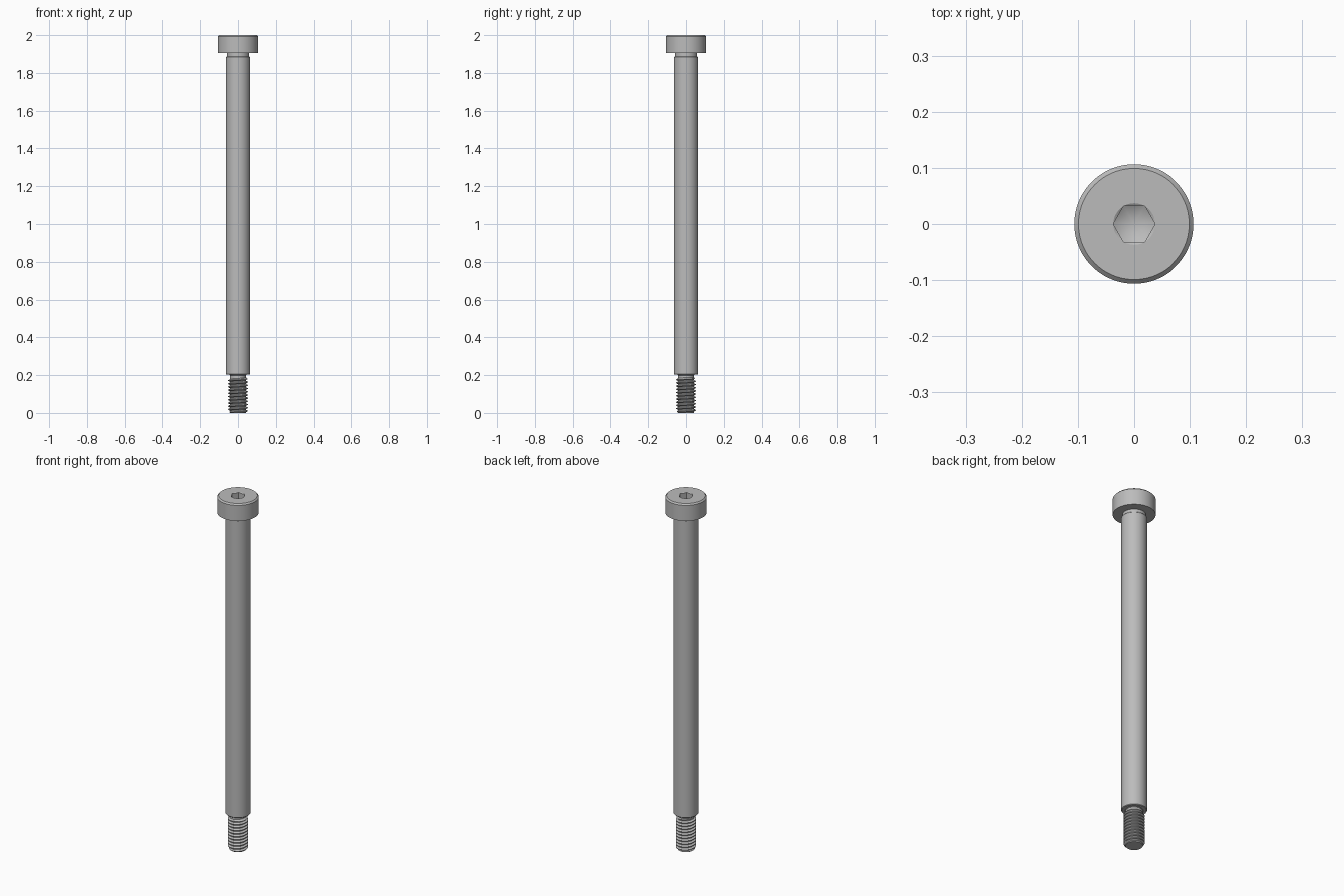
import bpy, bmesh
from math import sin, cos, pi, radians

cube = bpy.data.objects.get("Cube")
if cube:
    bpy.data.objects.remove(cube, do_unlink=True)

SEG = 96
HEAD_R, SHOULDER_R, NECK_R = 0.1064, 0.0638, 0.0585
CREST_R, ROOT_R, PITCH = 0.0525, 0.0425, 0.017
HEAD_Z, SHOULDER_Z, THREAD_TOP = 1.904, 0.202, 0.188
SOCKET_R, APOTHEM = 0.037, 0.0322

steel = bpy.data.materials.new("grey steel")
steel.use_nodes = True
colour = (0.5, 0.5, 0.5, 1)
steel.diffuse_color = colour
steel.node_tree.nodes["Principled BSDF"].inputs["Base Color"].default_value = colour


def finish(bm, name, weld=True):
    """Turn a bmesh into a shaded object."""
    if weld:
        bmesh.ops.remove_doubles(bm, verts=bm.verts, dist=1e-6)
    mesh = bpy.data.meshes.new(name)
    bm.to_mesh(mesh)
    bm.free()
    mesh.materials.append(steel)
    ob = bpy.data.objects.new(name, mesh)
    bpy.context.collection.objects.link(ob)
    bpy.ops.object.select_all(action='DESELECT')
    ob.select_set(True)
    bpy.context.view_layer.objects.active = ob
    bpy.ops.object.shade_smooth_by_angle(angle=radians(30))
    return ob


def skin(bm, rows, closed):
    """Join rows of points, listed from the bottom up, with quads."""
    grid = [[bm.verts.new(p) for p in row] for row in rows]
    for low, high in zip(grid, grid[1:]):
        n = len(low)
        for i in range(n if closed else n - 1):
            j = (i + 1) % n
            bm.faces.new((low[i], low[j], high[j], high[i]))


def ring(radius, z):
    """Ring of points; radius and z may depend on the angle."""
    row = []
    for i in range(SEG):
        a = 2 * pi * i / SEG
        r = radius(a) if callable(radius) else radius
        h = z(r) if callable(z) else z
        row.append((r * cos(a), r * sin(a), h))
    return row


def lathe(name, profile):
    bm = bmesh.new()
    skin(bm, [ring(r, z) for r, z in profile], True)
    return finish(bm, name)


def hexagon(a):
    """Distance from the axis to a hexagon with corners on x."""
    return APOTHEM / cos(a % (pi / 3) - pi / 6)


# Head with chamfered rim, countersunk hex socket and drilled floor
lathe("head", [
    (NECK_R, HEAD_Z), (HEAD_R, HEAD_Z), (HEAD_R, 1.9925), (0.099, 2),
    (SOCKET_R, 2),
    (hexagon, lambda r: 2 - (SOCKET_R - r) * 0.6),
    (hexagon, lambda r: 1.93 + r * 0.58),
    (0, 1.93),
])

# Shoulder with an undercut below the head and above the thread
lathe("shoulder", [
    (ROOT_R, THREAD_TOP), (ROOT_R, SHOULDER_Z - 0.003),
    (ROOT_R + 0.003, SHOULDER_Z), (SHOULDER_R - 0.003, SHOULDER_Z),
    (SHOULDER_R, SHOULDER_Z + 0.003), (SHOULDER_R, 1.883),
    (NECK_R, 1.888), (NECK_R, HEAD_Z),
])

# Helical thread, tapered to the root at both ends
bm = bmesh.new()
STEPS = 48
turns = int(THREAD_TOP / PITCH) + 3
section = [(ROOT_R, 0), (ROOT_R, 0.2), (CREST_R, 0.52), (CREST_R, 0.68), (ROOT_R, 1)]
columns = []
for r, offset in section:
    path = []
    for i in range(turns * STEPS + 1):
        a = 2 * pi * i / STEPS
        z = (i / STEPS + offset - 2) * PITCH
        z = max(0, min(THREAD_TOP, z))
        limit = ROOT_R + min(z, THREAD_TOP - z)
        rr = min(r, limit)
        path.append((rr * cos(a), rr * sin(a), z))
    columns.append(path)
skin(bm, columns, False)
bmesh.ops.remove_doubles(bm, verts=bm.verts, dist=1e-6)
bmesh.ops.dissolve_degenerate(bm, edges=bm.edges, dist=1e-6)
finish(bm, "thread")

# Flat end of the thread
lathe("thread_end", [(0, 0), (ROOT_R, 0)][::1])
bm = bmesh.new()
end = bpy.data.objects["thread_end"]
bm.from_mesh(end.data)
for f in bm.faces:
    f.normal_update()
    if f.normal.z > 0:
        f.normal_flip()
bm.to_mesh(end.data)
bm.free()
